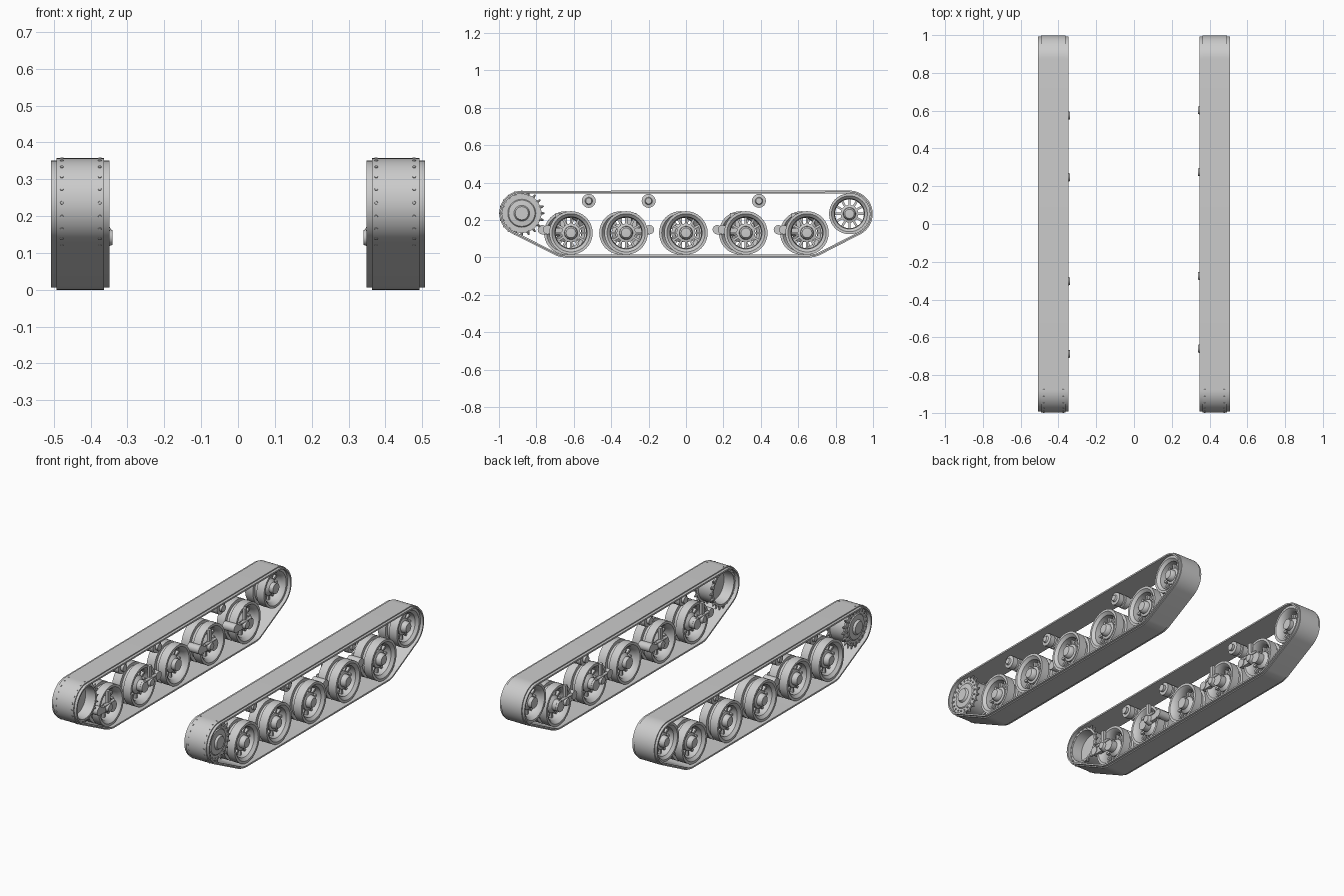
import bpy, bmesh, math
from mathutils import Matrix, Vector
from mathutils.geometry import convex_hull_2d

if "Cube" in bpy.data.objects:
    bpy.data.objects.remove(bpy.data.objects["Cube"])

GREY = (0.6, 0.6, 0.6, 1)
mat = bpy.data.materials.new("plain_grey")
mat.use_nodes = True
mat.diffuse_color = GREY
mat.node_tree.nodes["Principled BSDF"].inputs["Base Color"].default_value = GREY


def finish(bm, name, side, y=0, z=0):
    """Flip to the chosen side, fix normals and make the object."""
    if side < 0:
        bmesh.ops.scale(bm, vec=(-1, 1, 1), verts=bm.verts)
    bmesh.ops.recalc_face_normals(bm, faces=bm.faces)
    mesh = bpy.data.meshes.new(name)
    bm.to_mesh(mesh)
    bm.free()
    mesh.materials.append(mat)
    ob = bpy.data.objects.new(("left_" if side > 0 else "right_") + name, mesh)
    ob.location = (0, y, z)
    bpy.context.collection.objects.link(ob)
    bpy.ops.object.select_all(action="DESELECT")
    ob.select_set(True)
    bpy.context.view_layer.objects.active = ob
    bpy.ops.object.shade_smooth_by_angle(angle=math.radians(35))


def lathe(bm, profile, steps=40):
    """Turn a closed (radius, x) profile about the x axis."""
    part = bmesh.new()
    vs = [part.verts.new((x, 0, r)) for r, x in profile]
    edges = [part.edges.new((vs[i - 1], vs[i])) for i in range(len(vs))
             if profile[i - 1][0] + profile[i][0] > 0]
    bmesh.ops.spin(part, geom=vs + edges, cent=(0, 0, 0), axis=(1, 0, 0),
                   angle=math.tau, steps=steps)
    bmesh.ops.remove_doubles(part, verts=part.verts, dist=1e-5)
    temp = bpy.data.meshes.new("temp")
    part.to_mesh(temp)
    part.free()
    bm.from_mesh(temp)
    bpy.data.meshes.remove(temp)


def box(bm, centre, size, turn=0.0):
    """Box placed at centre, then turned about the x axis."""
    bmesh.ops.create_cube(bm, size=1, matrix=Matrix.Rotation(turn, 4, "X")
                          @ Matrix.Translation(centre) @ Matrix.Diagonal((*size, 1)))


def rod(bm, a, b, radius, tip=None, segments=16):
    a, b = Vector(a), Vector(b)
    d = b - a
    bmesh.ops.create_cone(bm, cap_ends=True, segments=segments, radius1=radius,
                          radius2=radius if tip is None else tip, depth=d.length,
                          matrix=Matrix.Translation((a + b) / 2)
                          @ d.to_track_quat("Z", "Y").to_matrix().to_4x4())


# Belt path: end wheels and first and last road wheels as (y, z, radius)
SPROCKET, IDLER = (-0.878, 0.236, 0.12), (0.874, 0.233, 0.124)
PATH = [SPROCKET, IDLER, (0.66, 0.13, 0.13), (-0.645, 0.13, 0.13)]
SECTION = [(0.348, 0.015), (0.348, 0.006), (0.363, 0.006), (0.363, 0),
           (0.493, 0), (0.493, 0.006), (0.507, 0.006), (0.507, 0.015)]


def belt(side):
    samples = [(Vector(c[:2]), c[2], Vector((math.cos(a), math.sin(a))))
               for c in PATH for a in (math.tau * k / 72 for k in range(72))]
    hull = [samples[i] for i in convex_hull_2d([c + r * d for c, r, d in samples])]
    bm = bmesh.new()
    rows = []
    for c, r, d in hull:
        rows.append([bm.verts.new((x, *(c + (r - inset) * d))) for x, inset in SECTION])
    for i, row in enumerate(rows):
        for j in range(len(row)):
            bm.faces.new((rows[i - 1][j - 1], rows[i - 1][j], row[j], row[j - 1]))
    finish(bm, "track_belt", side)


RIM = [(0.116, 0.368), (0.116, 0.416), (0.1, 0.418), (0.1, 0.438), (0.116, 0.44),
       (0.116, 0.49), (0.102, 0.49), (0.086, 0.475), (0.082, 0.44), (0.082, 0.41),
       (0.086, 0.385), (0.102, 0.368)]
HUB = [(0, 0.492), (0.026, 0.49), (0.034, 0.48), (0.036, 0.462), (0.05, 0.458),
       (0.05, 0.405), (0.032, 0.39), (0.032, 0.366), (0, 0.366)]


def spoked_wheel(name, side, y, z, scale=1.0):
    bm = bmesh.new()
    for profile in (RIM, HUB):
        lathe(bm, [(r * scale, x) for r, x in profile])
    for k in range(12):
        box(bm, (0.43, 0, 0.067 * scale), (0.04, 0.012, 0.04 * scale), math.tau * k / 12)
    finish(bm, name, side, y, z)


DRUM = [(0, 0.503), (0.035, 0.503), (0.042, 0.491), (0.07, 0.488), (0.075, 0.483),
        (0.105, 0.483), (0.105, 0.473), (0.095, 0.468), (0.099, 0.385), (0.105, 0.38),
        (0.105, 0.37), (0.092, 0.37), (0.087, 0.43), (0, 0.43)]


def sprocket(side):
    bm = bmesh.new()
    lathe(bm, DRUM, 48)
    for k in range(20):
        d = Vector((0, math.cos(math.tau * k / 20), math.sin(math.tau * k / 20)))
        for x in (0.375, 0.478):
            rod(bm, Vector((x, 0, 0)) + d * 0.1, Vector((x, 0, 0)) + d * 0.1225,
                0.009, 0.004, 8)
        # bolt heads around the outer ring
        rod(bm, Vector((0.48, 0, 0)) + d * 0.09, Vector((0.488, 0, 0)) + d * 0.09,
            0.005, segments=6)
    finish(bm, "drive_sprocket", side, *SPROCKET[:2])


ROLLER = [(0, 0.475), (0.016, 0.475), (0.02, 0.465), (0.026, 0.462), (0.037, 0.462),
          (0.037, 0.43), (0.03, 0.428), (0.03, 0.416), (0.037, 0.414), (0.037, 0.382),
          (0.02, 0.38), (0.02, 0.365), (0, 0.365)]


def return_roller(side, y):
    bm = bmesh.new()
    lathe(bm, ROLLER, 24)
    finish(bm, "return_roller", side, y, 0.302)


def suspension_arm(side, y, way):
    """Swing arm on the inner face; way is the direction of its pivot."""
    bm = bmesh.new()
    end = way * 0.125
    box(bm, (0.368, end / 2, 0.01), (0.022, 0.125, 0.036))
    rod(bm, (0.354, 0, 0), (0.39, 0, 0), 0.032)
    rod(bm, (0.354, end, 0.018), (0.43, end, 0.018), 0.025)
    # knuckle, cross pin and upright link
    knuckle = way * 0.045
    rod(bm, (0.37, knuckle, 0.012), (0.34, knuckle, 0.012), 0.03, 0.02)
    rod(bm, (0.354, knuckle - 0.05, 0.035), (0.354, knuckle + 0.05, 0.035), 0.008)
    box(bm, (0.358, knuckle, 0.05), (0.016, 0.022, 0.115))
    finish(bm, "suspension_arm", side, y, 0.13)


# Road wheel positions with the direction of each arm (0 for none)
WHEELS = [(-0.615, -1), (-0.32, 1), (0.0, 0), (0.32, -1), (0.647, -1)]
for side in (1, -1):
    shift = 0 if side > 0 else -0.028
    belt(side)
    sprocket(side)
    spoked_wheel("idler_wheel", side, *IDLER[:2], 0.94)
    for y, way in WHEELS:
        spoked_wheel("road_wheel", side, y + shift, 0.131)
        if way:
            suspension_arm(side, y + shift, way)
    for y in (-0.52, -0.2, 0.39):
        return_roller(side, y)
